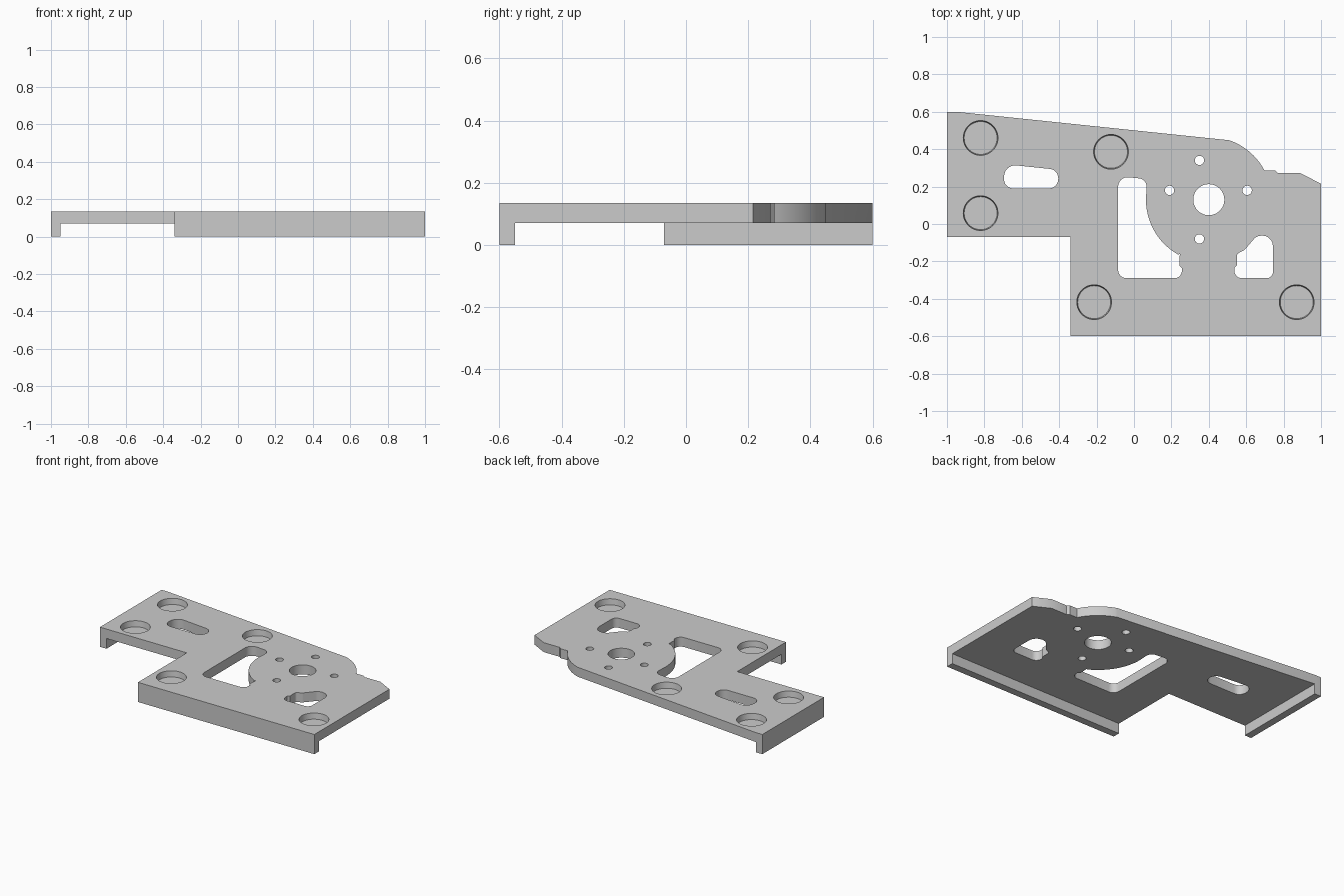
import bpy, bmesh, math
from mathutils import Vector

cube = bpy.data.objects.get("Cube")
if cube:
    bpy.data.objects.remove(cube)

TOP, UNDER = 0.135, 0.07
FLANGE = 0.05
BOSS = Vector((0.40, 0.13))   # centre of the round motor mount
BOSS_R = 0.336

steel = bpy.data.materials.new("plain grey")
steel.use_nodes = True
colour = (0.6, 0.6, 0.6, 1)
steel.diffuse_color = colour
steel.node_tree.nodes["Principled BSDF"].inputs["Base Color"].default_value = colour


def arc(centre, r, a0, a1, n=20):
    """Points on an arc, angles in degrees."""
    angles = [math.radians(a0 + (a1 - a0) * i / n) for i in range(n + 1)]
    return [(centre[0] + r * math.cos(a), centre[1] + r * math.sin(a)) for a in angles]


def rounded(corners, n=6):
    """Polygon from (x, y, radius) corners, each corner filleted."""
    pts = []
    for i, (x, y, r) in enumerate(corners):
        p = Vector((x, y))
        if r == 0:
            pts.append((x, y))
            continue
        u = (Vector(corners[i - 1][:2]) - p).normalized()
        v = (Vector(corners[(i + 1) % len(corners)][:2]) - p).normalized()
        half = u.angle(v) / 2
        centre = p + (u + v).normalized() * (r / math.sin(half))
        start = p + u * (r / math.tan(half)) - centre
        end = p + v * (r / math.tan(half)) - centre
        a0 = math.atan2(start.y, start.x)
        sweep = math.atan2(start.x * end.y - start.y * end.x, start.dot(end))
        pts += arc(centre, r, math.degrees(a0), math.degrees(a0 + sweep), n)
    return pts


def prism(name, pts, z0, z1):
    bm = bmesh.new()
    face = bm.faces.new([bm.verts.new((x, y, z0)) for x, y in pts])
    ext = bmesh.ops.extrude_face_region(bm, geom=[face])
    moved = [g for g in ext["geom"] if isinstance(g, bmesh.types.BMVert)]
    bmesh.ops.translate(bm, verts=moved, vec=(0, 0, z1 - z0))
    bmesh.ops.recalc_face_normals(bm, faces=bm.faces)
    return finish(name, bm)


def cone(name, centre, r_low, r_high, z0, z1, n=48):
    bm = bmesh.new()
    bmesh.ops.create_cone(bm, cap_ends=True, segments=n, radius1=r_low,
                          radius2=r_high, depth=z1 - z0)
    bmesh.ops.translate(bm, verts=bm.verts, vec=(*centre, (z0 + z1) / 2))
    return finish(name, bm)


def finish(name, bm):
    mesh = bpy.data.meshes.new(name)
    bm.to_mesh(mesh)
    bm.free()
    mesh.materials.append(steel)
    obj = bpy.data.objects.new(name, mesh)
    bpy.context.collection.objects.link(obj)
    return obj


def cut(body, cutter):
    """Subtract the cutter and throw it away."""
    cutter.hide_render = True
    mod = body.modifiers.new(cutter.name, 'BOOLEAN')
    mod.operation, mod.solver, mod.object = 'DIFFERENCE', 'EXACT', cutter
    bpy.context.view_layer.objects.active = body
    bpy.ops.object.modifier_apply(modifier=mod.name)
    bpy.data.objects.remove(cutter)


# Outer shape of the plate, with the round shoulder at the back right
outline = [(-1, -0.07), (-0.34, -0.07), (-0.34, -0.6), (1, -0.6), (1, 0.215),
           (0.89, 0.272), (0.77, 0.272), (0.755, 0.285)]
outline += arc(BOSS, BOSS_R, 27.5, 71)
outline += [(-0.95, 0.6), (-1, 0.6)]
plate = prism("mounting_plate", outline, 0, TOP)

# Hollow underside, leaving flanges along the front and the left end
hollow = [(-1 + FLANGE, -0.6 + FLANGE), (1.2, -0.6 + FLANGE), (1.2, 1), (-1 + FLANGE, 1)]
cut(plate, prism("underside_hollow", hollow, -0.1, UNDER))

# Large window wrapping around the round mount
window = rounded([(0.245, -0.16, 0), (0.242, -0.222, 0), (0.256, -0.235, 0),
                  (0.256, -0.29, 0.04), (-0.085, -0.29, 0.045),
                  (-0.085, 0.255, 0.05), (0.07, 0.24, 0.045), (0.066, 0.17, 0)])
window += arc(BOSS, BOSS_R, 174, 241)

# Window right of the mount, and the slot at the left
side_window = rounded([(0.55, -0.222, 0), (0.537, -0.235, 0), (0.537, -0.29, 0.04),
                       (0.743, -0.29, 0.035), (0.743, -0.04, 0.058),
                       (0.65, -0.07, 0.04), (0.59, -0.14, 0.02), (0.55, -0.16, 0.015)])
slot = rounded([(-0.695, 0.19, 0.05), (-0.405, 0.19, 0.05),
                (-0.405, 0.29, 0.05), (-0.695, 0.32, 0.06)])
for name, pts in (("window", window), ("side_window", side_window), ("slot", slot)):
    cut(plate, prism(name, pts, -0.1, 0.3))

# Shaft hole and its four screw holes
cut(plate, cone("shaft_hole", BOSS, 0.083, 0.083, -0.1, 0.3))
for spot in ((0.35, 0.34), (0.19, 0.18), (0.605, 0.18), (0.35, -0.08)):
    cut(plate, cone("screw_hole", spot, 0.025, 0.025, -0.1, 0.3, 24))

# Shallow round pockets with slightly tapered walls
DEPTH = 0.04
for spot in ((-0.82, 0.46), (-0.82, 0.058), (-0.123, 0.386), (-0.213, -0.418), (0.87, -0.418)):
    cut(plate, cone("pocket", spot, 0.088, 0.098, TOP - DEPTH, TOP + DEPTH))

# Smooth curved walls, crisp edges
bpy.ops.object.select_all(action='DESELECT')
plate.select_set(True)
bpy.context.view_layer.objects.active = plate
bpy.ops.object.shade_smooth_by_angle(angle=math.radians(30))
